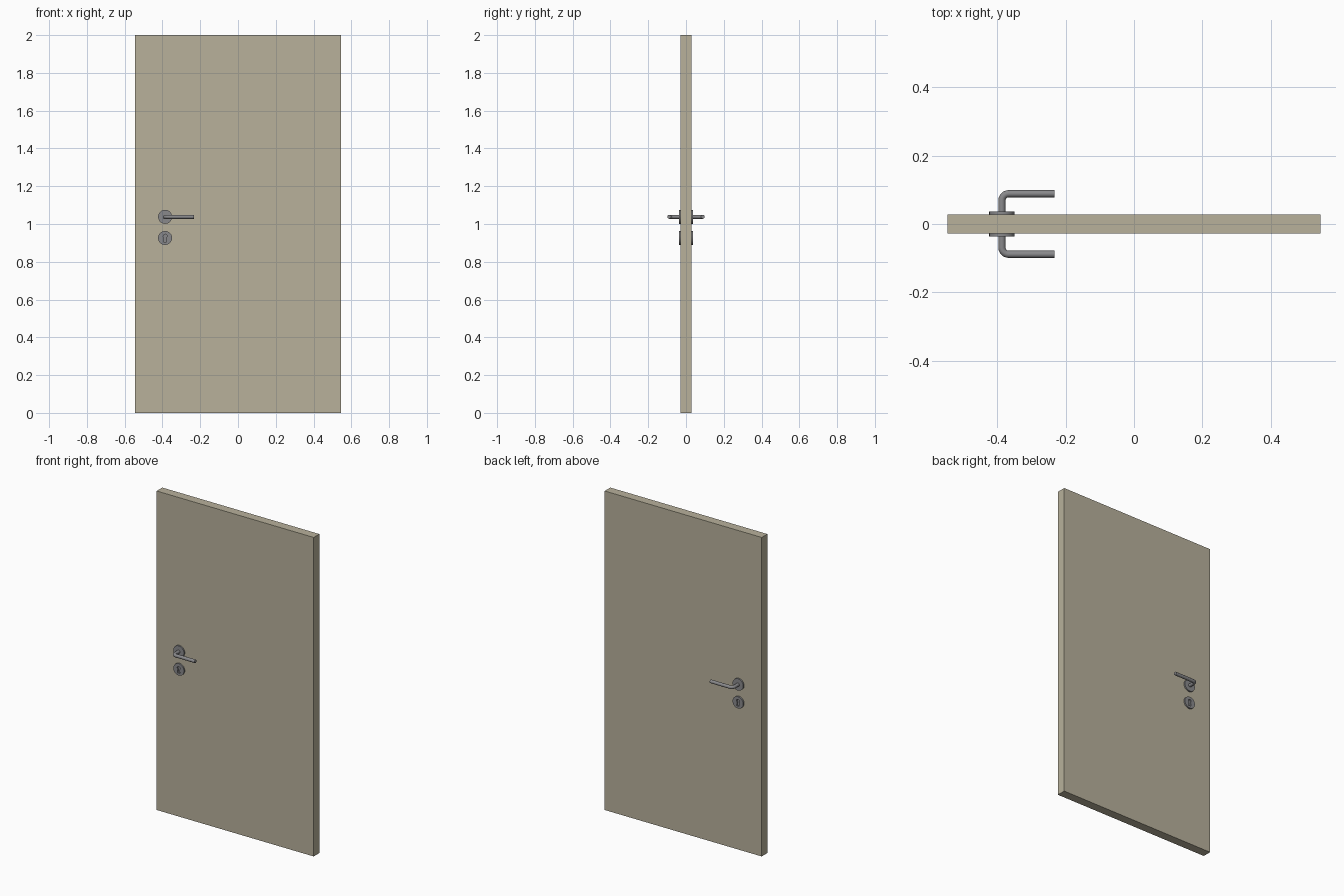
import bpy, bmesh
from math import sin, cos, pi, radians
from mathutils import Matrix, Vector

if "Cube" in bpy.data.objects:
    bpy.data.objects.remove(bpy.data.objects["Cube"])

HX, LEVER_Z, LOCK_Z = -0.386, 1.038, 0.926   # hardware position
FACE, PLATE = 0.028, 0.037                   # door face and plate face depth


def material(name, rgb):
    m = bpy.data.materials.new(name)
    m.diffuse_color = (*rgb, 1)
    m.use_nodes = True
    m.node_tree.nodes["Principled BSDF"].inputs["Base Color"].default_value = m.diffuse_color
    return m


door_mat = material("door_paint", (0.48, 0.44, 0.33))
metal = material("metal", (0.25, 0.25, 0.26))


def finish(name, bm, mat, smooth=True):
    bmesh.ops.recalc_face_normals(bm, faces=bm.faces)
    me = bpy.data.meshes.new(name)
    bm.to_mesh(me)
    bm.free()
    ob = bpy.data.objects.new(name, me)
    bpy.context.collection.objects.link(ob)
    me.materials.append(mat)
    if smooth:
        bpy.ops.object.select_all(action='DESELECT')
        ob.select_set(True)
        bpy.context.view_layer.objects.active = ob
        bpy.ops.object.shade_smooth_by_angle(angle=radians(35))
    return ob


def prism(bm, outline, y0, y1):
    """Extrude an x-z outline from y0 to y1."""
    f = bm.faces.new([bm.verts.new((x, y0, z)) for x, z in outline])
    ext = bmesh.ops.extrude_face_region(bm, geom=[f])["geom"]
    bmesh.ops.translate(bm, vec=(0, y1 - y0, 0),
                        verts=[v for v in ext if isinstance(v, bmesh.types.BMVert)])


def arc(cx, cz, r, a0, a1, n):
    return [(cx + r * cos(a0 + (a1 - a0) * i / n), cz + r * sin(a0 + (a1 - a0) * i / n))
            for i in range(n + 1)]


def plate(name, z, s):
    bm = bmesh.new()
    prism(bm, arc(HX, z, 0.037, 0, 2 * pi, 32)[:-1], s * (FACE - 0.002), s * PLATE)
    return finish(name, bm, metal)


def lever(name, s):
    """Round bar swept along the stem, the bend and the grip."""
    r, bend, out = 0.0105, 0.02, 0.0885
    path = [(HX, FACE)] + [(x, y) for x, y in
            arc(HX + bend, out - bend, bend, pi, pi / 2, 8)] + [(-0.233, out)]
    bm = bmesh.new()
    rings = []
    for i, p in enumerate(path):
        a, b = path[max(i - 1, 0)], path[min(i + 1, len(path) - 1)]
        t = Vector((b[0] - a[0], b[1] - a[1])).normalized()
        if i == 1:
            t = Vector((0, 1))
        if i == len(path) - 2:
            t = Vector((1, 0))
        rings.append([bm.verts.new((p[0] + t.y * u, s * (p[1] - t.x * u), LEVER_Z + v))
                      for u, v in arc(0, 0, r, 0, 2 * pi, 20)[:-1]])
    for A, B in zip(rings, rings[1:]):
        for k in range(20):
            j = (k + 1) % 20
            bm.faces.new((A[k], A[j], B[j], B[k]))
    bm.faces.new(rings[0])
    bm.faces.new(rings[-1])
    return finish(name, bm, metal)


# Door leaf
bm = bmesh.new()
bmesh.ops.create_cube(bm, size=1, matrix=Matrix.Translation((0, 0, 1))
                      @ Matrix.Diagonal((1.089, 2 * FACE, 2, 1)))
finish("door_leaf", bm, door_mat, smooth=False)

# Keyhole outline: round head with a flared slot below
keyhole = arc(HX, LOCK_Z + 0.010, 0.010, radians(-55), radians(235), 16)
keyhole += [(HX - 0.009, LOCK_Z - 0.022), (HX + 0.009, LOCK_Z - 0.022)]

# Hardware on both faces
for side, s in (("front", -1), ("back", 1)):
    plate(side + "_handle_plate", LEVER_Z, s)
    lever(side + "_lever", s)
    lock = plate(side + "_lock_plate", LOCK_Z, s)
    bm = bmesh.new()
    prism(bm, keyhole, s * (FACE + 0.001), s * (PLATE + 0.01))
    cutter = finish(side + "_keyhole_cutter", bm, metal, smooth=False)
    cutter.hide_render = True
    cutter.hide_set(True)
    mod = lock.modifiers.new("keyhole", 'BOOLEAN')
    mod.operation, mod.solver, mod.object = 'DIFFERENCE', 'EXACT', cutter
